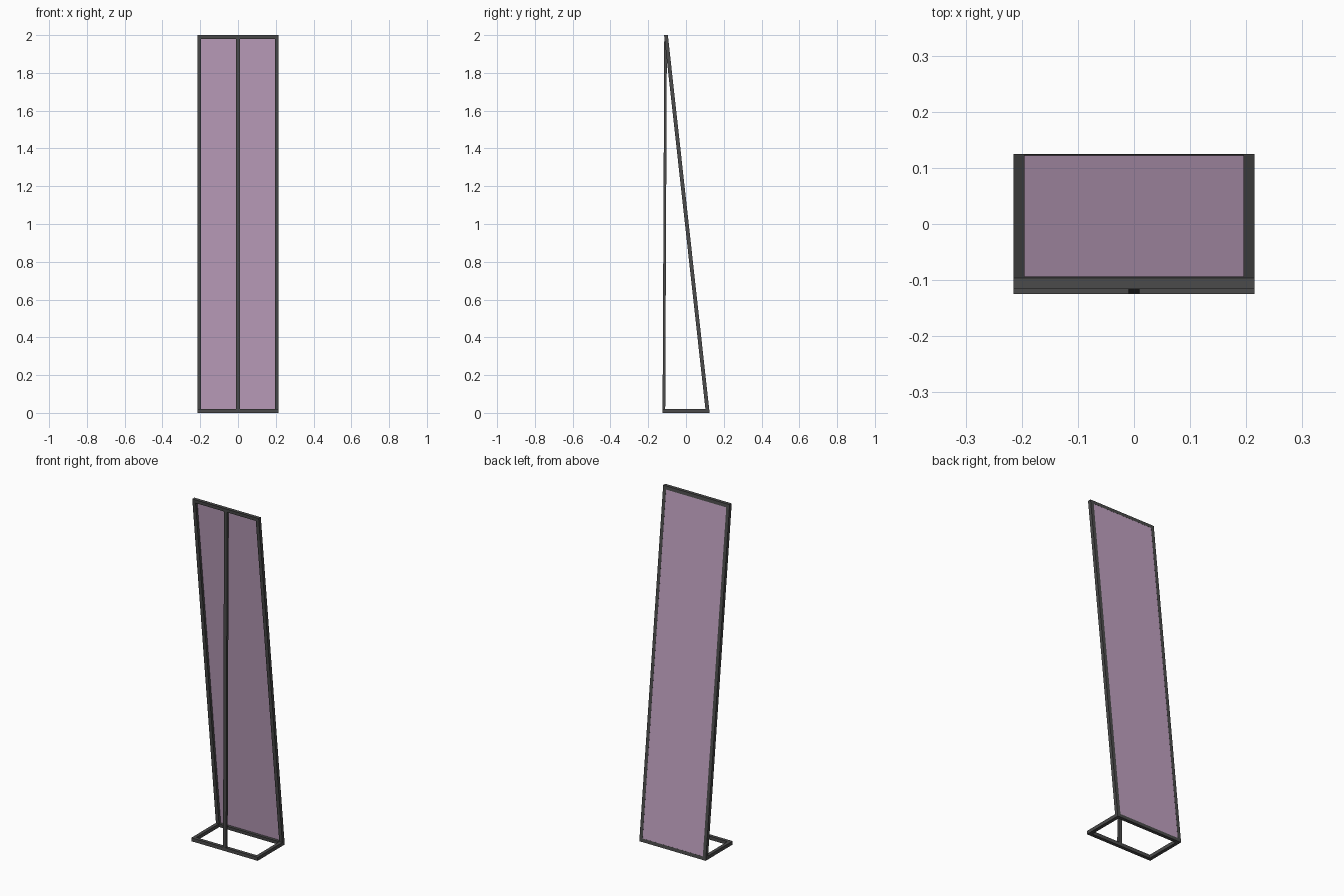
import bpy, bmesh

if "Cube" in bpy.data.objects:
    bpy.data.objects.remove(bpy.data.objects["Cube"])

W, D, H, T = 0.215, 0.125, 2.0, 0.02   # half width, half depth, height, bar size
SLOPE = -0.221 / H                     # backward lean of the panel frame


def material(name, rgb):
    m = bpy.data.materials.new(name)
    m.diffuse_color = (*rgb, 1)
    m.use_nodes = True
    m.node_tree.nodes["Principled BSDF"].inputs["Base Color"].default_value = m.diffuse_color
    return m


dark = material("dark_metal", (0.07, 0.07, 0.07))
mauve = material("mauve_panel", (0.53, 0.36, 0.53))


def finish(name, bm, mat):
    bmesh.ops.recalc_face_normals(bm, faces=bm.faces)
    me = bpy.data.meshes.new(name)
    bm.to_mesh(me)
    bm.free()
    me.materials.append(mat)
    ob = bpy.data.objects.new(name, me)
    bpy.context.collection.objects.link(ob)
    return ob


def prism(name, a, b, mat):
    """Solid between two matching outlines."""
    bm = bmesh.new()
    va, vb = [[bm.verts.new(p) for p in loop] for loop in (a, b)]
    bm.faces.new(va)
    bm.faces.new(vb)
    n = len(va)
    for i in range(n):
        j = (i + 1) % n
        bm.faces.new((va[i], va[j], vb[j], vb[i]))
    return finish(name, bm, mat)


def ring(name, outer, inner, offset, mat):
    """Mitred rectangular frame; outer/inner corners, depth given by offset(p)."""
    bm = bmesh.new()
    loops = [[bm.verts.new(p) for p in loop] for loop in
             (outer, inner, [offset(p) for p in inner], [offset(p) for p in outer])]
    for k in range(4):
        a, b = loops[k], loops[(k + 1) % 4]
        for i in range(4):
            j = (i + 1) % 4
            bm.faces.new((a[i], a[j], b[j], b[i]))
    return finish(name, bm, mat)


def back(x, z, inset=0.0):
    """Point on the rear face of the leaning frame."""
    return (x, D + SLOPE * z - inset, z)


def leaning_rect(w, z0, z1, inset=0.0):
    return [back(x, z, inset) for x, z in ((-w, z0), (w, z0), (w, z1), (-w, z1))]


# Leaning frame
ring("leaning_frame", leaning_rect(W, 0, H), leaning_rect(W - T, T, H - T),
     lambda p: (p[0], p[1] - T, p[2]), dark)

# Thin panel set flush with the rear of the frame
prism("panel", leaning_rect(W - T, T, H - T, 0.0005),
      leaning_rect(W - T, T, H - T, 0.004), mauve)

# U-shaped base with mitred front corners, ending at the leaning frame
i, y1 = W - T, D - T
u = [(-W, y1), (-W, -D), (W, -D), (W, y1), (i, y1), (i, -D + T), (-i, -D + T), (-i, y1)]
prism("base", [(x, y, 0) for x, y in u], [(x, y, T) for x, y in u], dark)

# Slightly tilted support post
post = lambda y, z: [(-0.01, y, z), (0.01, y, z), (0.01, y + 0.014, z), (-0.01, y + 0.014, z)]
prism("support_post", post(-D + 0.001, 0.002), post(-0.115, H - 0.002), dark)
